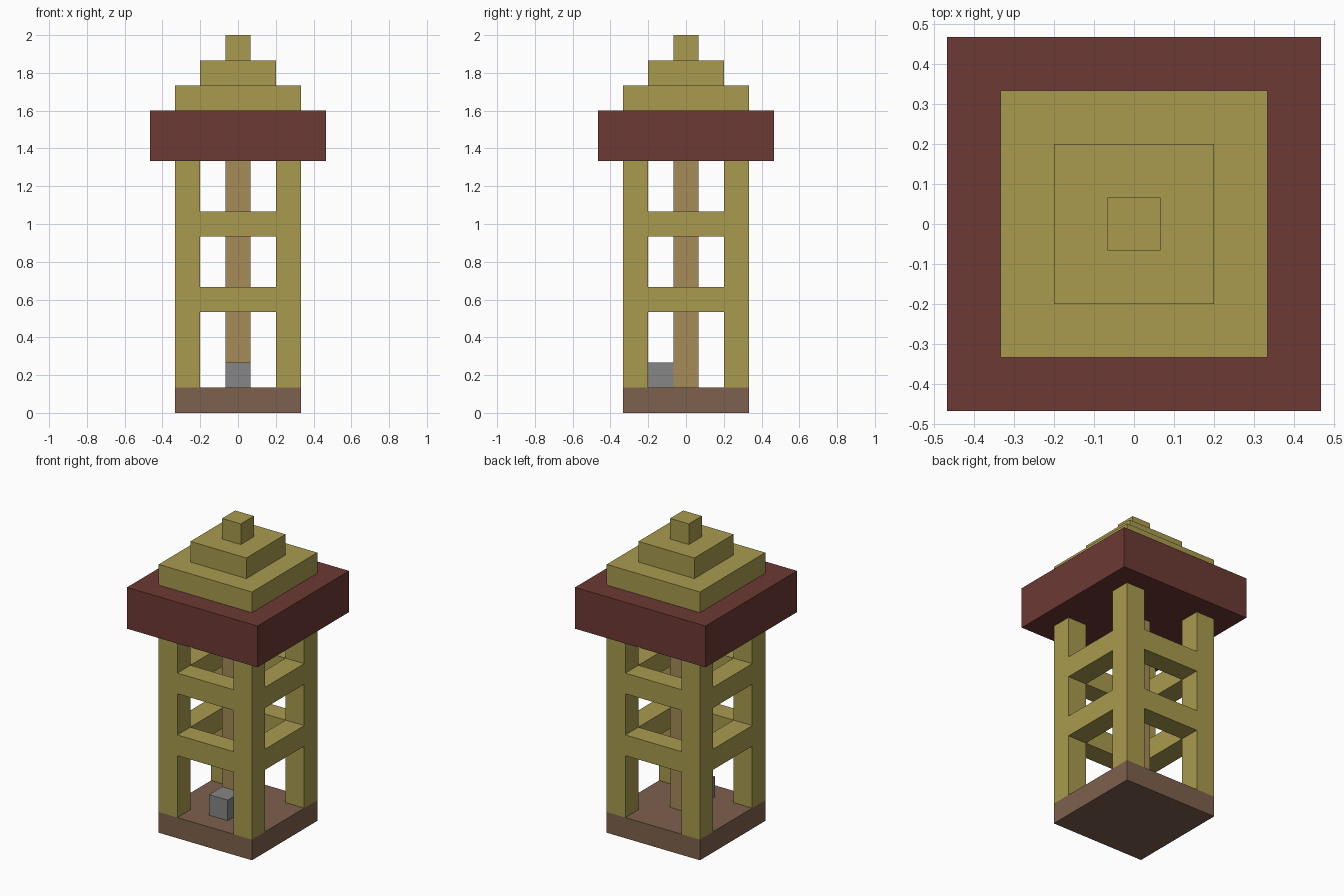
import bpy
import bmesh
from mathutils import Matrix, Vector

old = bpy.data.objects.get("Cube")
if old:
    bpy.data.objects.remove(old, do_unlink=True)

U = 2 / 15  # one block; the tower is fifteen blocks tall


def material(name, rgb):
    mat = bpy.data.materials.new(name)
    mat.use_nodes = True
    mat.diffuse_color = (*rgb, 1)
    mat.node_tree.nodes["Principled BSDF"].inputs["Base Color"].default_value = (*rgb, 1)
    return mat


sandstone = material("sandstone yellow", (0.397, 0.323, 0.076))
dark_red = material("dark red", (0.150, 0.041, 0.034))
brown = material("earth brown", (0.209, 0.119, 0.074))
wood = material("light wood", (0.381, 0.258, 0.098))
grey = material("stone grey", (0.238, 0.238, 0.238))


def box(name, mat, size, bottom, x=0, y=0):
    """Box measured in blocks, standing on the given height."""
    bm = bmesh.new()
    centre = Vector((x, y, bottom + size[2] / 2)) * U
    scale = Matrix.Diagonal((*(Vector(size) * U), 1))
    bmesh.ops.create_cube(bm, size=1, matrix=Matrix.Translation(centre) @ scale)
    mesh = bpy.data.meshes.new(name)
    bm.to_mesh(mesh)
    bm.free()
    mesh.materials.append(mat)
    obj = bpy.data.objects.new(name, mesh)
    bpy.context.collection.objects.link(obj)
    return obj


# Floor, central pole and small stone block
box("base", brown, (5, 5, 1), 0)
box("central_pole", wood, (1, 1, 9), 1)
box("stone_block", grey, (1, 1, 1), 1, y=-1)

# Corner posts
for side, x in (("right", -2), ("left", 2)):
    for end, y in (("front", -2), ("back", 2)):
        box(f"{end}_{side}_post", sandstone, (1, 1, 9), 1, x, y)

# Two rings of cross beams between the posts
for level, z in (("lower", 4), ("upper", 7)):
    for end, s in (("front", -2), ("back", 2)):
        box(f"{level}_{end}_beam", sandstone, (3, 1, 1), z, y=s)
    for side, s in (("right", -2), ("left", 2)):
        box(f"{level}_{side}_beam", sandstone, (1, 3, 1), z, x=s)

# Overhanging roof slab with a stepped top
box("roof_slab", dark_red, (7, 7, 2), 10)
for i, (name, width) in enumerate((("lower_roof_step", 5), ("upper_roof_step", 3), ("roof_finial", 1))):
    box(name, sandstone, (width, width, 1), 12 + i)
